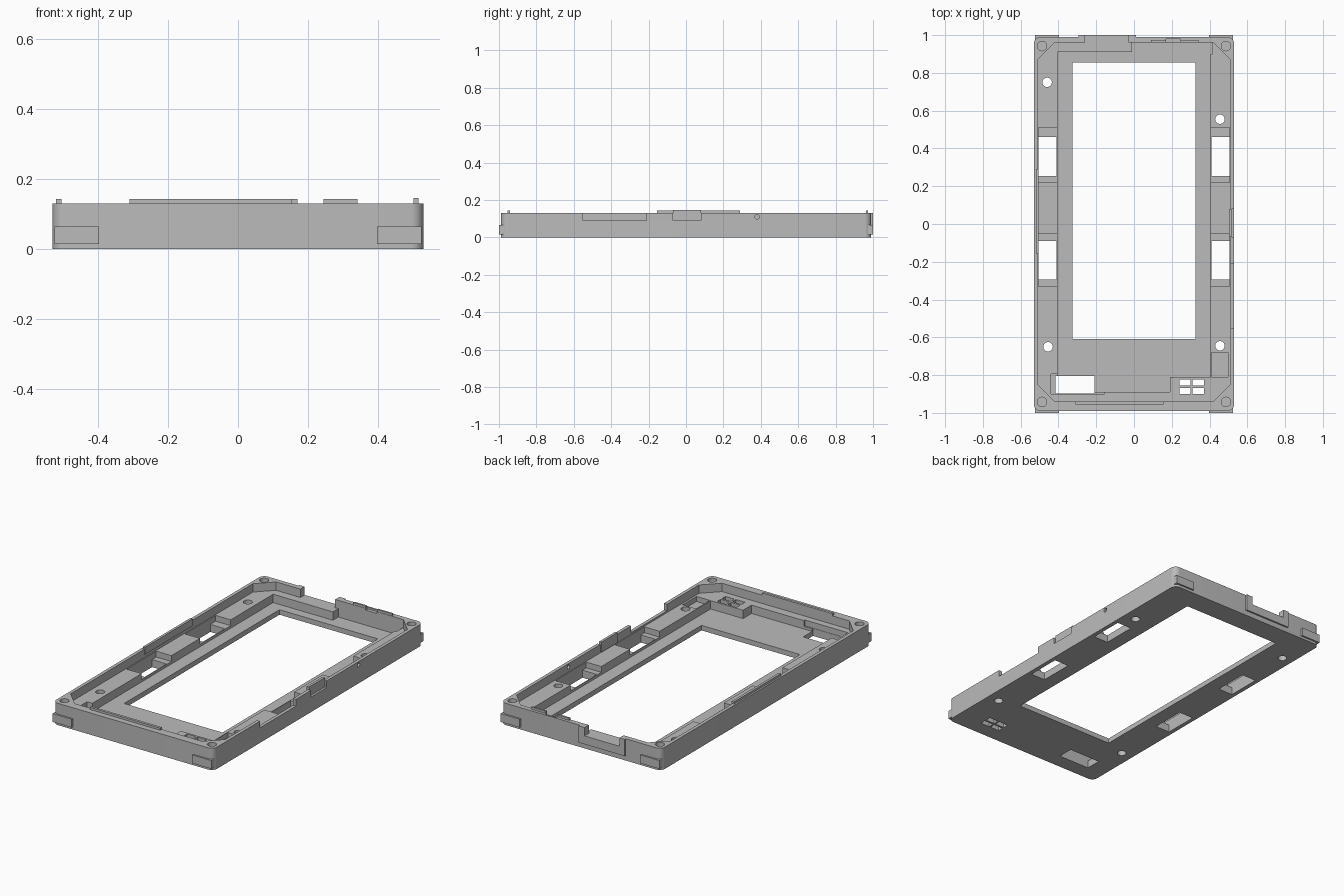
import bpy, bmesh, math
from mathutils import Matrix

cube = bpy.data.objects.get("Cube")
if cube:
    bpy.data.objects.remove(cube, do_unlink=True)

grey = bpy.data.materials.new("light_grey_plastic")
grey.use_nodes = True
grey.diffuse_color = (0.5, 0.5, 0.5, 1)
grey.node_tree.nodes["Principled BSDF"].inputs["Base Color"].default_value = (0.5, 0.5, 0.5, 1)


def add_object(name, bm):
    bmesh.ops.recalc_face_normals(bm, faces=bm.faces)
    mesh = bpy.data.meshes.new(name)
    bm.to_mesh(mesh)
    bm.free()
    mesh.materials.append(grey)
    obj = bpy.data.objects.new(name, mesh)
    bpy.context.scene.collection.objects.link(obj)
    return obj


def prism(name, points, z0, z1):
    bm = bmesh.new()
    face = bm.faces.new([bm.verts.new((x, y, z0)) for x, y in points])
    top = bmesh.ops.extrude_face_region(bm, geom=[face])["geom"]
    verts = [v for v in top if isinstance(v, bmesh.types.BMVert)]
    bmesh.ops.translate(bm, verts=verts, vec=(0, 0, z1 - z0))
    return add_object(name, bm)


def box(name, x0, x1, y0, y1, z0, z1):
    return prism(name, [(x0, y0), (x1, y0), (x1, y1), (x0, y1)], z0, z1)


def cylinder(name, x, y, z, radius, depth, matrix=Matrix()):
    bm = bmesh.new()
    bmesh.ops.create_cone(bm, cap_ends=True, segments=32, radius1=radius, radius2=radius,
                          depth=depth, matrix=Matrix.Translation((x, y, z)) @ matrix)
    return add_object(name, bm)


def carve(target, cutter, operation='DIFFERENCE'):
    mod = target.modifiers.new("cut", 'BOOLEAN')
    mod.operation, mod.solver, mod.object = operation, 'EXACT', cutter
    deps = bpy.context.evaluated_depsgraph_get()
    mesh = bpy.data.meshes.new_from_object(target.evaluated_get(deps))
    target.modifiers.clear()
    target.data = mesh
    bpy.data.objects.remove(cutter, do_unlink=True)


def cut_box(*limits):
    carve(body, box("cutter", *limits))


FLOOR, SHELF, RIM, UP = 0.03, 0.08, 0.13, 0.2

# Outer shell with rounded corners
outline = []
R = 0.035
for cx, cy, start in ((1, 1, 0), (-1, 1, 90), (-1, -1, 180), (1, -1, 270)):
    for i in range(9):
        a = math.radians(start + i * 90 / 8)
        outline.append((cx * (0.53 - R) + R * math.cos(a), cy * (0.99 - R) + R * math.sin(a)))
body = prism("frame_body", outline, 0, RIM)

# Charging port surround on the back wall
carve(body, box("port_surround", -0.295, 0.01, 0.95, 1.0, 0.03, RIM), 'UNION')

# Upper cavity with chamfered corners
C = 0.09
carve(body, prism("cavity", [
    (-0.51 + C, -0.94), (0.51 - C, -0.94), (0.51, -0.94 + C), (0.51, 0.96 - C),
    (0.51 - C, 0.96), (-0.51 + C, 0.96), (-0.51, 0.96 - C), (-0.51, -0.94 + C)], SHELF, UP))

# Lower floor, leaving raised shelves around it
carve(body, prism("lower_floor", [
    (-0.405, -0.89), (0.19, -0.89), (0.19, -0.81), (0.405, -0.81), (0.405, 0.9),
    (0.415, 0.9), (0.415, 0.96), (-0.01, 0.96), (-0.01, 0.91), (-0.405, 0.91)], FLOOR, UP))

# Screen opening
cut_box(-0.325, 0.325, -0.61, 0.855, -0.1, UP)

# Side recesses with through openings
for s in (-1, 1):
    for y0, y1, h0, h1 in ((0.22, 0.51, 0.255, 0.46), (-0.33, -0.05, -0.295, -0.09)):
        x0, x1 = sorted((s * 0.39, s * 0.505))
        cut_box(x0, x1, y0, y1, 0.045, UP)
        x0, x1 = sorted((s * 0.41, s * 0.505))
        cut_box(x0, x1, h0, h1, -0.1, UP)

# Front left recess, its opening and the side pocket
cut_box(-0.44, -0.155, -0.9, -0.795, 0.045, UP)
cut_box(-0.415, -0.21, -0.898, -0.805, -0.1, UP)
cut_box(0.41, 0.498, -0.81, -0.68, 0.05, UP)

# Speaker slots
for x in (0.24, 0.31):
    for y in (-0.9, -0.855):
        cut_box(x, x + 0.06, y, y + 0.033, -0.1, UP)

# Screw holes and corner sockets
for x, y in ((-0.46, 0.75), (0.455, 0.555), (-0.455, -0.65), (0.455, -0.645)):
    carve(body, cylinder("screw_hole", x, y, 0.05, 0.025, 0.3))
for x in (-0.487, 0.487):
    for y in (-0.942, 0.942):
        carve(body, cylinder("corner_socket", x, y, RIM, 0.025, 0.06))

# Notches in the back and side walls, and a small side hole
cut_box(-0.26, -0.03, 0.9, 1.1, SHELF, UP)
cut_box(0.17, 0.245, 0.9, 0.98, 0.12, UP)
cut_box(0.5, 0.6, -0.55, -0.21, 0.09, UP)
cut_box(0.517, 0.6, -0.07, 0.08, 0.09, UP)
carve(body, cylinder("side_hole", 0.52, 0.38, 0.11, 0.012, 0.08, Matrix.Rotation(math.pi / 2, 4, 'Y')))

# Smooth rounded corners only
bpy.context.view_layer.objects.active = body
body.select_set(True)
bpy.ops.object.shade_smooth_by_angle(angle=math.radians(30))

# Corner tabs on the front and back
for s, side in ((-1, "right"), (1, "left")):
    x0, x1 = sorted((s * 0.398, s * 0.525))
    box("front_tab_" + side, x0, x1, -1.0, -0.96, 0.015, 0.065)
    box("back_tab_" + side, x0, x1, 0.96, 1.0, 0.015, 0.065)

# Locating ridges along the rim
TOP = 0.143
box("front_ridge", -0.31, 0.155, -0.955, -0.94, 0.1, TOP)
box("back_ridge_inner", 0.09, 0.17, 0.962, 0.973, 0.1, TOP)
box("back_ridge_outer", 0.245, 0.342, 0.962, 0.973, 0.1, TOP)
box("right_ridge", -0.52, -0.505, -0.155, 0.29, 0.1, TOP)
box("left_lug", 0.502, 0.517, -0.07, 0.08, 0.085, TOP + 0.003)
